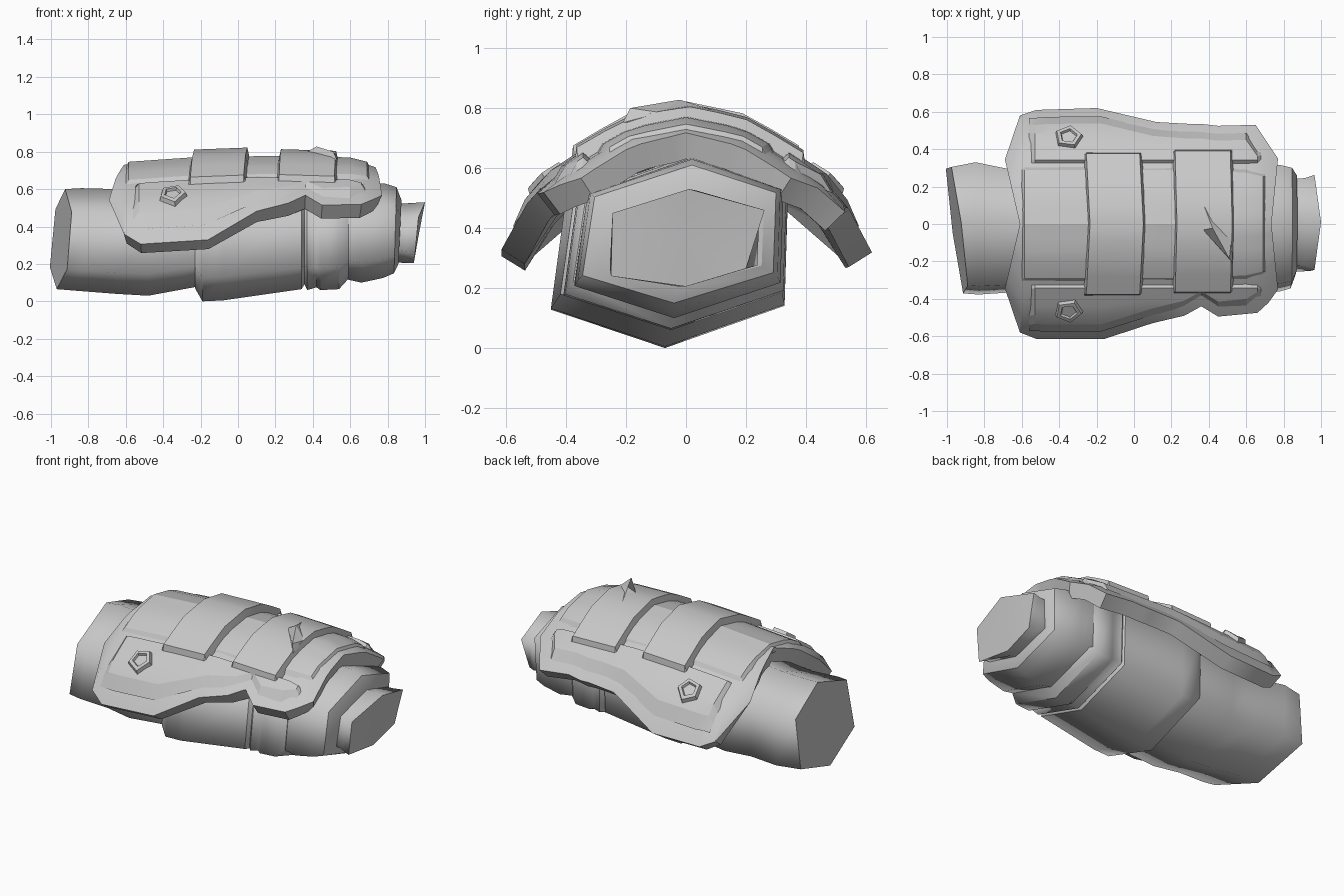
import bpy, bmesh, math

if "Cube" in bpy.data.objects:
    bpy.data.objects.remove(bpy.data.objects["Cube"])

grey = bpy.data.materials.new("light_grey")
grey.diffuse_color = (0.58, 0.58, 0.58, 1)
grey.use_nodes = True
grey.node_tree.nodes["Principled BSDF"].inputs["Base Color"].default_value = grey.diffuse_color


def interp(pts, t):
    if t <= pts[0][0]:
        return pts[0][1]
    for (a, va), (b, vb) in zip(pts, pts[1:]):
        if t <= b:
            return va + (vb - va) * (t - a) / (b - a)
    return pts[-1][1]


def make(name, verts, faces, angle=30):
    bm = bmesh.new()
    vs = [bm.verts.new(v) for v in verts]
    for f in faces:
        bm.faces.new([vs[i] for i in f])
    bmesh.ops.recalc_face_normals(bm, faces=bm.faces)
    me = bpy.data.meshes.new(name)
    bm.to_mesh(me)
    bm.free()
    ob = bpy.data.objects.new(name, me)
    bpy.context.collection.objects.link(ob)
    me.materials.append(grey)
    bpy.ops.object.select_all(action='DESELECT')
    bpy.context.view_layer.objects.active = ob
    ob.select_set(True)
    bpy.ops.object.shade_smooth_by_angle(angle=math.radians(angle))
    return ob


def grid(name, rows, angle=30):
    n = len(rows[0])
    faces = [(i * n + j, i * n + j + 1, (i + 1) * n + j + 1, (i + 1) * n + j)
             for i in range(len(rows) - 1) for j in range(n - 1)]
    return make(name, [v for r in rows for v in r], faces, angle)


# Arched armour surface that every plate follows
ARCH = [(0, .755), (.18, .72), (.33, .635), (.47, .54), (.54, .455), (.62, .315)]
LIFT = [(-.7, -.09), (-.61, -.025), (-.3, 0), (.1, .015), (.6, .0), (.72, -.03), (.78, -.06)]


def surf(x, y, off=0):
    k = min(1, abs(y) / .62)
    return (x, y + math.copysign(off * k * .7, y),
            interp(ARCH, abs(y)) + interp(LIFT, x) + off * (1 - .3 * k))


# Six-sided ring: x, y centre, half width, bottom z, top z, tilt by y, tilt by z
def ring(x, yc, w, zb, zt, ty=0, tz=0):
    h = zt - zb
    return [(x + ty * (y - yc) + tz * (z - .35), y, z) for y, z in (
        (yc + .03, zt), (yc + w, zb + .8 * h), (yc + w * .97, zb + .22 * h),
        (yc - .03, zb), (yc - w * 1.08, zb + .2 * h), (yc - w * .95, zb + .77 * h))]


# Tube through rings: smooth around its girth, sharp where the profile steps
def tube(name, rings, dome=0.0):
    verts = [v for r in rings for v in r]
    n = len(rings)
    faces = [(i * 6 + j, i * 6 + (j + 1) % 6, i * 6 + 6 + (j + 1) % 6, i * 6 + 6 + j)
             for i in range(n - 1) for j in range(6)]
    for i, s in ((0, -1), (n - 1, 1)):
        r = rings[i]
        verts.append((sum(v[0] for v in r) / 6 + s * dome,
                      sum(v[1] for v in r) / 6, sum(v[2] for v in r) / 6))
        faces += [(i * 6 + j, i * 6 + (j + 1) % 6, len(verts) - 1) for j in range(6)]
    ob = make(name, verts, faces, 28)
    for e in ob.data.edges:
        a, b = e.vertices
        if a // 6 != b // 6:
            e.use_edge_sharp = False
    return ob


tube("rear_sleeve", [
    ring(-.945, -.02, .325, .065, .60, -.14, .10),
    ring(-.84, -.01, .34, .055, .605, -.03, .02),
    ring(-.65, -.025, .315, .04, .60),
    ring(-.48, -.03, .34, .03, .62),
    ring(-.21, -.04, .36, .08, .63)])
tube("main_sleeve", [
    ring(-.23, -.04, .36, .07, .63),
    ring(-.19, -.04, .38, .0, .64),
    ring(-.08, -.04, .38, .005, .64),
    ring(.34, -.03, .36, .065, .64),
    ring(.36, -.03, .33, .10, .62)])
tube("wrist_ring", [
    ring(.34, -.02, .33, .12, .62),
    ring(.37, -.02, .36, .06, .64),
    ring(.42, -.02, .355, .075, .63),
    ring(.44, -.02, .36, .06, .64),
    ring(.54, -.02, .355, .065, .64),
    ring(.59, -.02, .33, .12, .62)])
tube("wrist_cuff", [
    ring(.57, -.01, .335, .12, .63),
    ring(.66, -.01, .335, .10, .635),
    ring(.78, -.01, .325, .125, .63, 0, .02),
    ring(.84, -.01, .31, .15, .61, 0, .03),
    ring(.865, 0, .26, .20, .54, 0, .05)])
tube("hand_stub", [
    ring(.82, .005, .235, .215, .52, 0, .08),
    ring(.90, .005, .24, .205, .525, 0, .1),
    [(1.0, .01, .53), (.965, .262, .46), (.95, .20, .265),
     (.94, 0, .205), (.945, -.25, .24), (.965, -.245, .45)]], .006)

# Armour shell with a stepped lower outline, different on each side
BACK = [(-.69, .345), (-.61, .58), (-.52, .61), (-.2, .62), (.12, .545), (.3, .535),
        (.36, .535), (.45, .525), (.65, .53), (.71, .44), (.77, .35)]
FRONT = [(-.69, .345), (-.61, .58), (-.52, .615), (-.16, .615), (.1, .53), (.27, .49),
         (.36, .44), (.45, .495), (.66, .475), (.72, .42), (.77, .35)]
CENTRE = [-.61, -.57, -.5, -.18, .11, .28, .36, .45, .6, .68, .735]
N = 7
rows = []
for (xb, yb), (xf, yf), xc in zip(BACK, FRONT, CENTRE):
    row = []
    for j in range(-N, N + 1):
        v = abs(j) / N
        xe, ye = (xb, yb) if j > 0 else (xf, yf)
        row.append(surf(xc + (xe - xc) * v, math.copysign(ye * v, j)))
    rows.append(row)
shell = grid("armour_shell", rows, 32)
if sum(p.normal.z for p in shell.data.polygons) < 0:
    shell.data.flip_normals()
sol = shell.modifiers.new("thickness", 'SOLIDIFY')
sol.thickness = .092
sol.offset = -1
bpy.ops.object.modifier_apply(modifier="thickness")
bpy.ops.object.shade_smooth_by_angle(angle=math.radians(32))


# Raised plate with sloping borders; stations are x, y start, y end
def plate(name, stations, off, bev, cols=6, bow=0, angle=22):
    def line(x, a, b, o):
        pts = [a + (b - a) * j / cols for j in range(cols + 1)]
        s = 1 if b > a else -1
        bx = lambda y: x + bow * (1 - min(1, abs(y) / .36))
        return ([surf(bx(a), a - s * bev, -.03)] + [surf(bx(y), y, o) for y in pts]
                + [surf(bx(b), b + s * bev, -.03)])
    x0, a0, b0 = stations[0]
    x1, a1, b1 = stations[-1]
    out = [line(x0 - bev, a0, b0, -.03)]
    out += [line(x, a, b, off) for x, a, b in stations]
    out.append(line(x1 + bev, a1, b1, -.03))
    return grid(name, out, angle)


plate("spine_plate", [(-.585, -.285, .285), (-.2, -.285, .285), (.3, -.285, .285),
                      (.6, -.27, .27), (.69, -.25, .25)], .014, .025, 8)
plate("rear_band", [(-.255, -.355, .355), (-.1, -.355, .355), (.03, -.355, .355)],
      .054, .018, 8, .02, 28)
plate("front_band", [(.22, -.345, .37), (.36, -.345, .37), (.515, -.345, .37)],
      .05, .018, 8, .01, 28)

# Side panels and their pentagon studs
for side, edge, tag in ((1, BACK, "back"), (-1, FRONT, "front")):
    st = [(x, side * .335, side * max(.35, interp(edge, x) - .09))
          for x in (-.53, -.46, -.18, .1, .27, .36, .45, .6)]
    st.append((.66, side * .335, side * .355))
    plate(tag + "_side_panel", st, .022, .032, 4, 0, 14)
    verts, faces = [], []
    for r, o in ((.085, .0), (.07, .045), (.048, .045), (.042, .03)):
        for k in range(5):
            a = k * math.tau / 5 + .15
            verts.append(surf(-.35 + r * math.cos(a), side * (.45 + r * .75 * math.sin(a)), o))
    for i in range(3):
        for k in range(5):
            m = (k + 1) % 5
            faces.append((i * 5 + k, i * 5 + m, i * 5 + 5 + m, i * 5 + 5 + k))
    faces.append(tuple(range(15, 20)))
    make(tag + "_stud", verts, faces, 15)

# Small folded flap on the front band
make("band_flap", [surf(.36, .13, .045), surf(.37, -.03, .045), surf(.53, -.20, .045),
                   surf(.52, -.08, .045), surf(.42, -.02, .072), surf(.51, -.17, .082)],
     [(0, 1, 4), (1, 2, 5, 4), (0, 4, 3), (4, 5, 3), (5, 2, 3), (0, 3, 2, 1)], 15)
